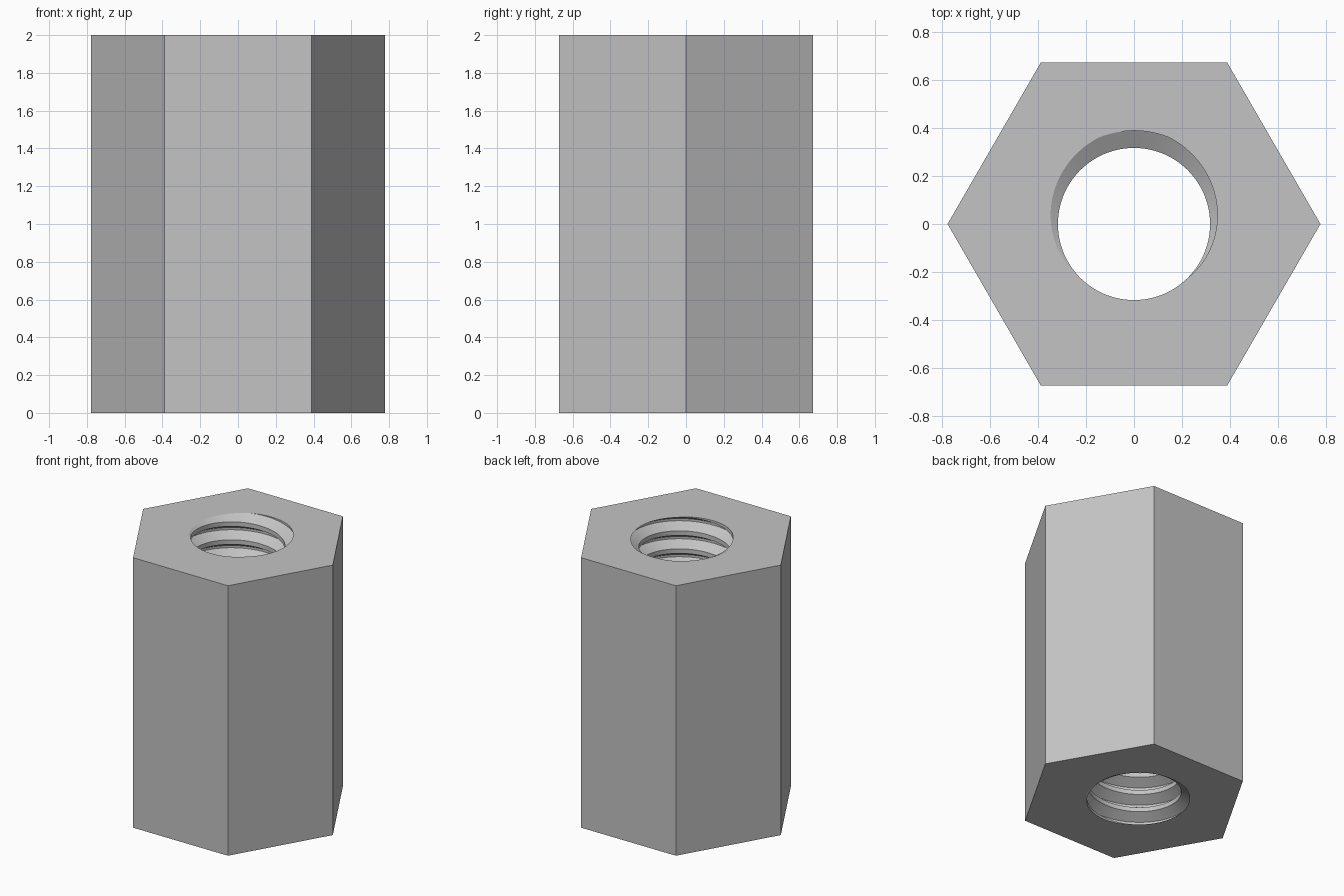
import bpy, bmesh
from math import tau, cos, sin, radians

if "Cube" in bpy.data.objects:
    bpy.data.objects.remove(bpy.data.objects["Cube"])

HEIGHT = 2.0
HEX_R = 0.777
TURNS = 15
PITCH = HEIGHT / TURNS
MAJOR, MINOR = 0.389, 0.317
SEGMENTS = 96

# One pitch of the thread: (fraction of pitch, radius), wide flat at the minor radius
PROFILE = [(-1/16, MAJOR), (1/16, MAJOR), (3/8, MINOR), (5/8, MINOR)]


def thread_radius(f):
    """Bore radius at a fraction of the pitch away from the groove centre."""
    d = abs(f - round(f))
    t = min(max((d - 1/16) / (5/16), 0), 1)
    return MAJOR + (MINOR - MAJOR) * t


bm = bmesh.new()

# Threaded bore: a right-handed helix trimmed flush with both ends
columns = []
for i in range(SEGMENTS + 1):
    a = tau * i / SEGMENTS
    shift = i / SEGMENTS - 0.25
    column = []
    for k in range(-2, TURNS + 2):
        for f, _ in PROFILE:
            z = min(max(PITCH * (k + f + shift), 0), HEIGHT)
            r = thread_radius(z / PITCH - shift)
            column.append(bm.verts.new((r * cos(a), r * sin(a), z)))
    columns.append(column)

for left, right in zip(columns, columns[1:]):
    for j in range(len(left) - 1):
        quad = (left[j], right[j], right[j + 1], left[j + 1])
        heights = [v.co.z for v in quad]
        if max(heights) - min(heights) > 1e-6:
            bm.faces.new(quad)
bmesh.ops.remove_doubles(bm, verts=bm.verts[:], dist=1e-5)
bmesh.ops.delete(bm, geom=[v for v in bm.verts if not v.link_faces], context='VERTS')

# Six outer walls
rings = [[bm.verts.new((HEX_R * cos(radians(60 * i)), HEX_R * sin(radians(60 * i)), z))
          for i in range(6)] for z in (0, HEIGHT)]
low, high = rings
for i in range(6):
    n = (i + 1) % 6
    bm.faces.new((low[i], low[n], high[n], high[i]))

# Flat end faces between the hexagon and the bore rim
for z in (0, HEIGHT):
    rim = [e for e in bm.edges
           if e.is_boundary and all(abs(v.co.z - z) < 1e-5 for v in e.verts)]
    bmesh.ops.triangle_fill(bm, edges=rim, use_beauty=True,
                            normal=(0, 0, 1 if z else -1))
bmesh.ops.recalc_face_normals(bm, faces=bm.faces[:])

mesh = bpy.data.meshes.new("threaded_hex_spacer")
bm.to_mesh(mesh)
bm.free()
spacer = bpy.data.objects.new("threaded_hex_spacer", mesh)
bpy.context.collection.objects.link(spacer)

# Plain grey metal
GREY = (0.55, 0.55, 0.55, 1)
metal = bpy.data.materials.new("grey_metal")
metal.use_nodes = True
metal.diffuse_color = GREY
for node in metal.node_tree.nodes:
    if node.type == 'BSDF_PRINCIPLED':
        node.inputs["Base Color"].default_value = GREY
mesh.materials.append(metal)

bpy.ops.object.select_all(action='DESELECT')
spacer.select_set(True)
bpy.context.view_layer.objects.active = spacer
bpy.ops.object.shade_smooth_by_angle(angle=radians(30))
